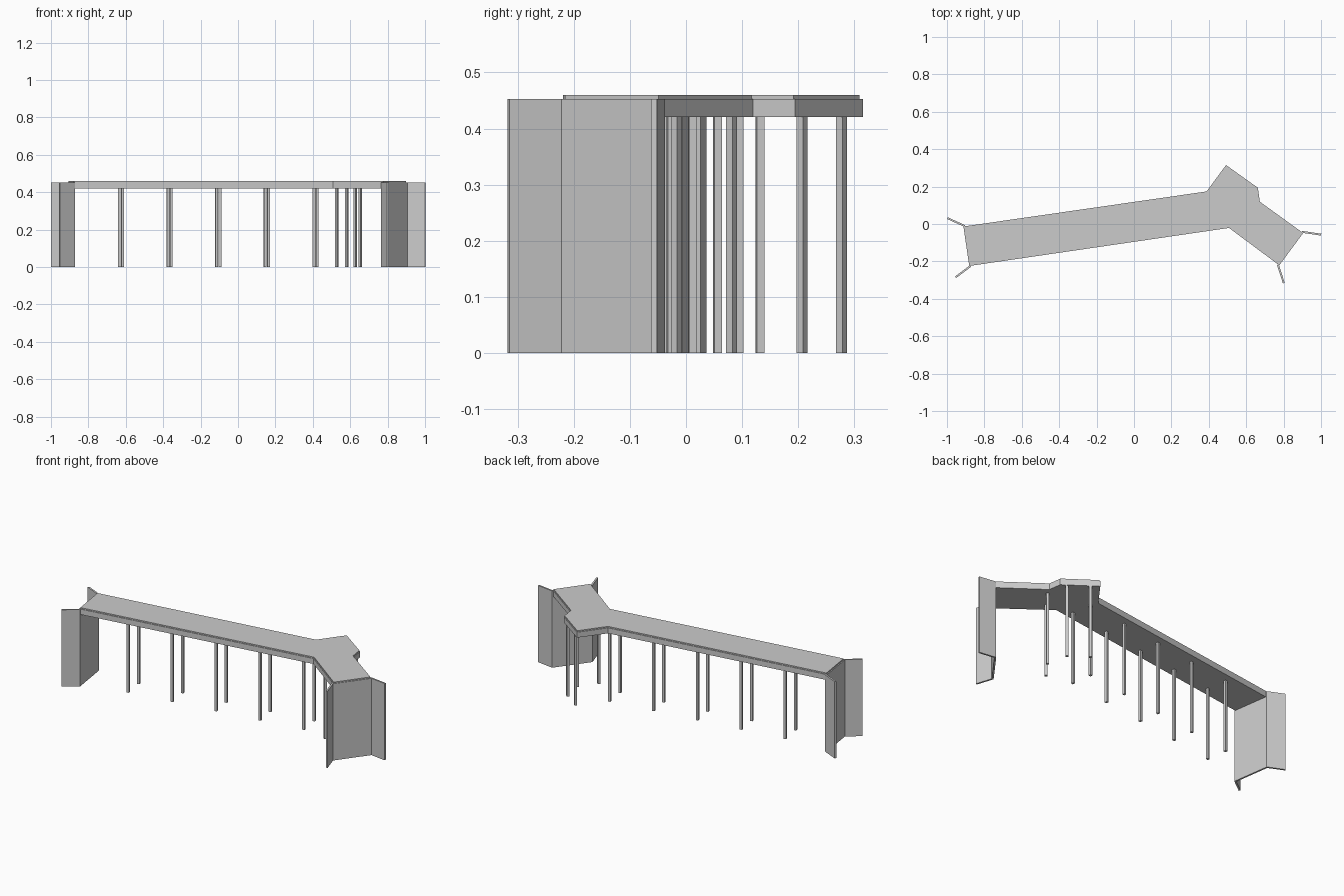
import bpy, bmesh, math
from mathutils import Vector

if "Cube" in bpy.data.objects:
    bpy.data.objects.remove(bpy.data.objects["Cube"])


def prism(name, pts, z0, z1):
    """Extrude a plan outline from z0 to z1."""
    bm = bmesh.new()
    face = bm.faces.new([bm.verts.new((x, y, z0)) for x, y in pts])
    bmesh.ops.solidify
    top = bmesh.ops.extrude_face_region(bm, geom=[face])["geom"]
    for v in top:
        if isinstance(v, bmesh.types.BMVert):
            v.co.z = z1
    bmesh.ops.recalc_face_normals(bm, faces=bm.faces)
    mesh = bpy.data.meshes.new(name)
    bm.to_mesh(mesh)
    bm.free()
    ob = bpy.data.objects.new(name, mesh)
    bpy.context.collection.objects.link(ob)
    return ob


def offset(pts, d, closed):
    """Shift a path to its left by d with mitred corners."""
    p = [Vector(q) for q in pts]
    n = len(p)
    out = []
    for i in range(n):
        dirs = []
        if closed or i > 0:
            dirs.append((p[i] - p[i - 1]).normalized())
        if closed or i < n - 1:
            dirs.append((p[(i + 1) % n] - p[i]).normalized())
        norms = [Vector((-t.y, t.x)) for t in dirs]
        m = sum(norms, Vector((0, 0))).normalized()
        out.append(tuple(p[i] + m * d / m.dot(norms[0])))
    return out


DECK_BOTTOM, WALL_TOP, DECK_TOP = 0.421, 0.453, 0.46

# Deck: structural slab with a slightly inset surfacing layer (counter-clockwise)
outline = [(-0.879, -0.224), (0.508, -0.021), (0.777, -0.221), (0.904, -0.048),
           (0.673, 0.119), (0.662, 0.194), (0.492, 0.315), (0.388, 0.174),
           (-0.910, -0.013)]
prism("deck_slab", outline, DECK_BOTTOM, WALL_TOP)
prism("deck_surface", offset(outline, 0.004, True), WALL_TOP, DECK_TOP)

# Abutments: end wall plus two splayed wing walls
for name, path in {
    "left_abutment": [(-1.0, 0.027), (-0.912, -0.013), (-0.881, -0.224), (-0.957, -0.281)],
    "right_abutment": [(0.806, -0.315), (0.776, -0.222), (0.905, -0.048), (1.0, -0.062)],
}.items():
    inner = offset(path, 0.010, False)
    prism(name, path + inner[::-1], 0, WALL_TOP)


# Column pairs: square posts set across each deck arm
def column_pair(name, cx, cy, angle, gap=0.122, w=0.014):
    along = Vector((math.cos(angle), math.sin(angle)))
    side = Vector((-along.y, along.x))
    for s in (-1, 1):
        c = Vector((cx, cy)) + along * s * gap / 2
        pts = [c + along * a * w / 2 + side * b * w / 2
               for a, b in ((-1, -1), (1, -1), (1, 1), (-1, 1))]
        prism(f"{name}_{'a' if s < 0 else 'b'}", pts, 0, DECK_BOTTOM)


slope = math.atan(0.146)
for i in range(5):
    x = -0.626 + 0.26 * i
    column_pair(f"main_column_{i + 1}", x, -0.080 + 0.146 * (x + 0.626), slope + math.pi / 2)
column_pair("back_arm_column", 0.577, 0.242, math.atan2(-0.121, 0.170))
column_pair("right_arm_column", 0.617, 0.032, math.atan2(0.173, 0.127))
